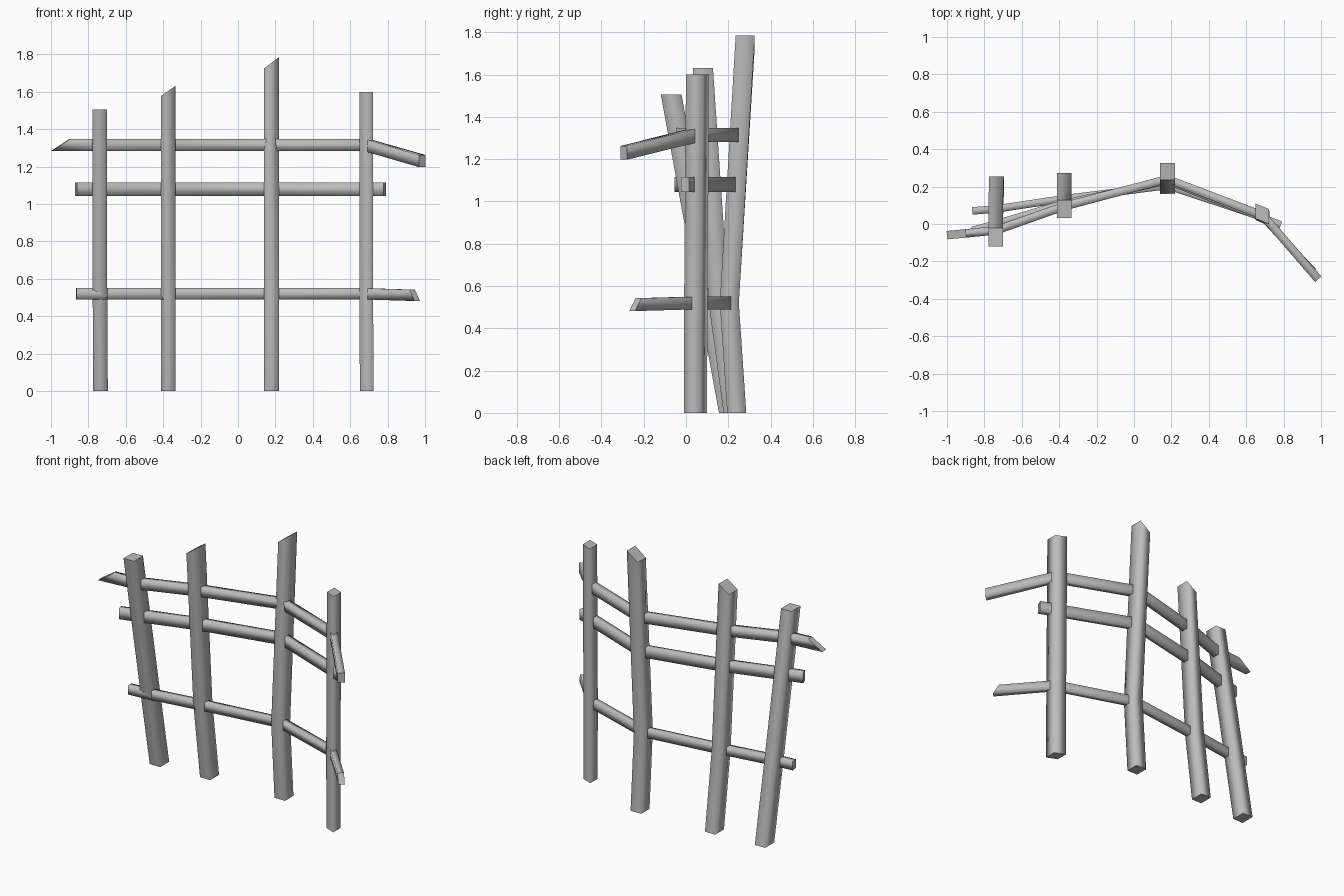
import bpy, bmesh
from mathutils import Vector

cube = bpy.data.objects.get("Cube")
if cube:
    bpy.data.objects.remove(cube)

wood = bpy.data.materials.new("weathered_grey")
wood.use_nodes = True
wood.diffuse_color = (0.5, 0.5, 0.5, 1)
wood.node_tree.nodes["Principled BSDF"].inputs["Base Color"].default_value = (0.5, 0.5, 0.5, 1)


def loft(name, rings):
    """Skin four-cornered rings into a beam with smooth sides and crisp ends."""
    bm = bmesh.new()
    loops = [[bm.verts.new(p) for p in ring] for ring in rings]
    for a, b in zip(loops, loops[1:]):
        for i in range(4):
            j = (i + 1) % 4
            bm.faces.new((a[i], a[j], b[j], b[i])).smooth = True
    for cap in (loops[0], loops[-1]):
        face = bm.faces.new(cap)
        for edge in face.edges:
            edge.smooth = False
    bmesh.ops.recalc_face_normals(bm, faces=bm.faces)
    mesh = bpy.data.meshes.new(name)
    bm.to_mesh(mesh)
    bm.free()
    mesh.materials.append(wood)
    obj = bpy.data.objects.new(name, mesh)
    bpy.context.collection.objects.link(obj)


def post(name, path, width, depth, slant=0, skew=0):
    """Upright beam; slant tilts the sawn top sideways, skew shears the section."""
    rings = []
    for k, (x, y, z) in enumerate(path):
        tilt = slant if k == len(path) - 1 else 0
        rings.append([(x + sx * width / 2, y + sy * depth / 2 + sx * skew, z + sx * tilt)
                      for sx, sy in ((-1, -1), (1, -1), (1, 1), (-1, 1))])
    loft(name, rings)


def rail(name, path, height, thick, cut_start=0, cut_end=0):
    """Beam following a bent path, mitred in plan, with sloping sawn ends."""
    pts = [Vector(p) for p in path]
    last = len(pts) - 1
    rings = []
    for k, p in enumerate(pts):
        dirs = [(b - a).normalized() for a, b in
                zip(pts[max(k - 1, 0):k + 2], pts[max(k - 1, 0) + 1:k + 2])]
        along = sum(dirs, Vector()).normalized()
        side = Vector((-along.y, along.x, 0)).normalized() * thick / 2
        cut = along * (cut_start if k == 0 else cut_end if k == last else 0)
        up = Vector((0, 0, height / 2))
        rings.append([p + side * s + (up + cut) * u
                      for s, u in ((-1, -1), (1, -1), (1, 1), (-1, 1))])
    loft(name, rings)


# Leaning uprights
post("right_outer_post", [(-0.735, 0.205, 0), (-0.738, 0.11, 0.52), (-0.74, -0.07, 1.505)],
     0.078, 0.098)
post("right_inner_post", [(-0.372, 0.225, 0), (-0.373, 0.155, 0.52), (-0.373, 0.08, 1.605)],
     0.077, 0.095, slant=0.027)
post("left_inner_post", [(0.178, 0.24, 0), (0.178, 0.205, 0.52), (0.178, 0.28, 1.755)],
     0.08, 0.09, slant=0.03)
post("left_outer_post", [(0.688, 0.045, 0), (0.686, 0.046, 0.52), (0.685, 0.055, 1.6)],
     0.073, 0.08, skew=-0.015)

# Bent cross rails
rail("top_rail", [(-0.95, -0.055, 1.315), (-0.74, -0.035, 1.315), (-0.373, 0.095, 1.315),
                  (0.178, 0.24, 1.315), (0.69, 0.045, 1.315), (0.985, -0.295, 1.23)],
     0.065, 0.045, cut_start=0.05)
rail("middle_rail", [(-0.865, -0.035, 1.08), (-0.74, 0.0, 1.08), (-0.373, 0.11, 1.08),
                     (0.178, 0.23, 1.08), (0.785, -0.005, 1.08)],
     0.072, 0.04)
rail("bottom_rail", [(-0.865, 0.07, 0.52), (-0.74, 0.08, 0.52), (-0.373, 0.135, 0.52),
                     (0.178, 0.205, 0.52), (0.69, 0.035, 0.52), (0.945, -0.24, 0.512)],
     0.06, 0.04, cut_end=-0.02)
